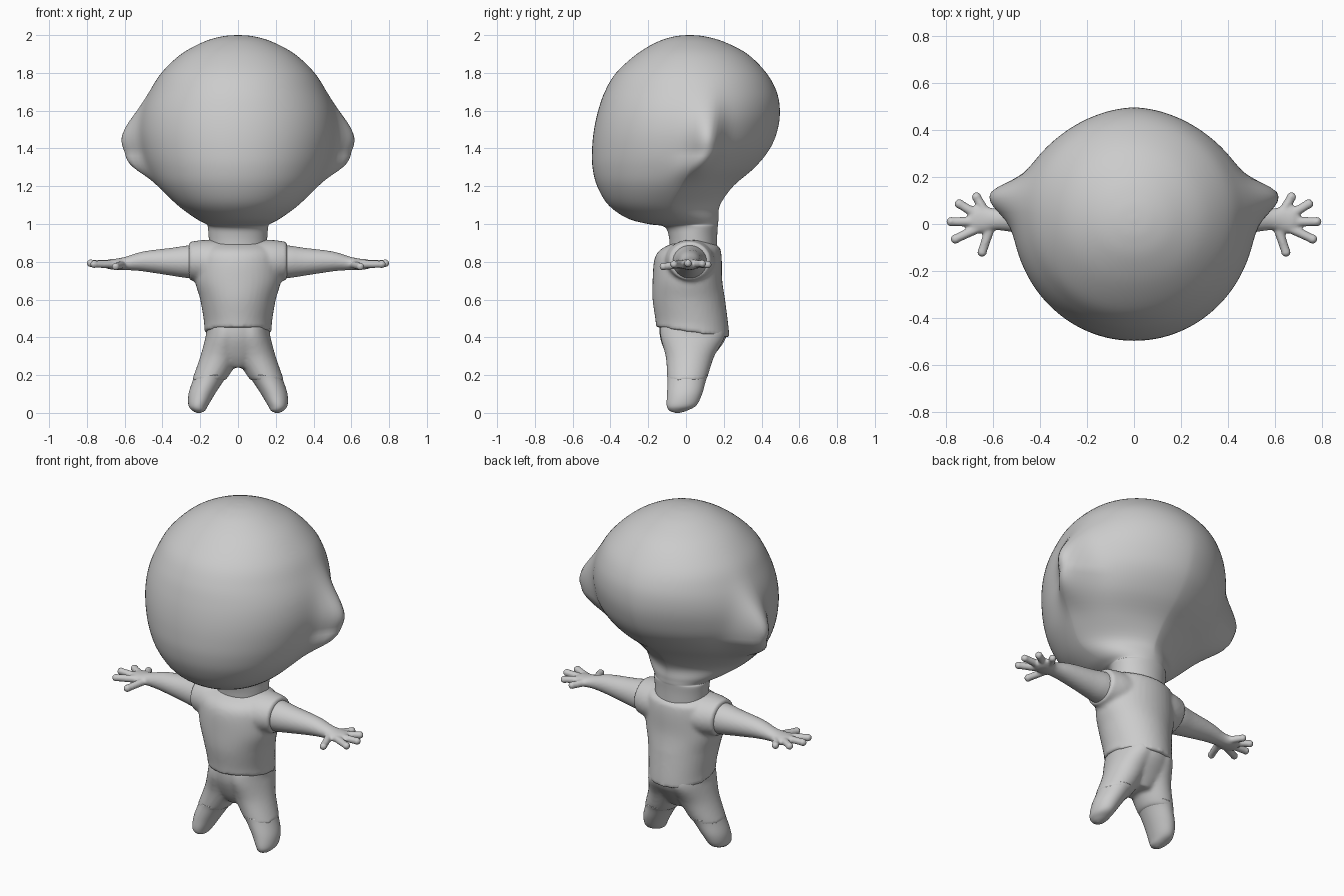
import bpy, bmesh, math
from mathutils import Vector, Matrix

if "Cube" in bpy.data.objects:
    bpy.data.objects.remove(bpy.data.objects["Cube"])


def smooth_rows(rows, steps):
    """Catmull-Rom interpolation between parameter rows."""
    out = []
    for i in range(len(rows) - 1):
        quad = [rows[max(i - 1, 0)], rows[i], rows[i + 1], rows[min(i + 2, len(rows) - 1)]]
        for k in range(steps):
            t = k / steps
            out.append([0.5 * (2 * b + (c - a) * t + (2 * a - 5 * b + 4 * c - d) * t * t
                               + (3 * b - a - 3 * c + d) * t ** 3) for a, b, c, d in zip(*quad)])
    return out + [list(rows[-1])]


def loft(bm, rings):
    """Skin a closed tube through rings of points and cap both ends."""
    vs = [[bm.verts.new(p) for p in r] for r in rings]
    n = len(vs[0])
    for a, b in zip(vs, vs[1:]):
        for j in range(n):
            bm.faces.new((a[j], a[(j + 1) % n], b[(j + 1) % n], b[j]))
    bm.faces.new(vs[0][::-1])
    bm.faces.new(vs[-1])


def sgnpow(v, e):
    return math.copysign(abs(v) ** e, v)


def z_ring(z, y0, y1, w, cx=0.0, n=40):
    """Horizontal ellipse between y0 and y1 with half width w."""
    cy, b = (y0 + y1) / 2, (y1 - y0) / 2
    return [Vector((cx + w * math.cos(a), cy + b * math.sin(a), z))
            for a in (2 * math.pi * i / n for i in range(n))]


def x_ring(x, cy, cz, ry, rz, n=32):
    return [Vector((x, cy + ry * math.cos(a), cz + rz * math.sin(a)))
            for a in (2 * math.pi * i / n for i in range(n))]


def head_ring(z, yf, yb, w, ym, nb, n=112):
    """Egg-shaped section: rounder front, more pointed back, with ear bumps."""
    pts = []
    for i in range(n):
        a = 2 * math.pi * i / n
        c, s = math.cos(a), math.sin(a)
        e = 2 / nb if s > 0 else 2 / 2.05
        x = w * sgnpow(c, e)
        y = ym + (yb - ym if s > 0 else ym - yf) * sgnpow(s, e)
        dy = y - (0.13 - 0.5 * max(0, 1.38 - z))
        dz = z - 1.42
        gz = math.exp(-(dz / 0.17) ** 2) if dz > 0 else math.exp(-(dz / 0.17) ** 4)
        gy = math.exp(-(dy / (0.065 if dy > 0 else 0.10)) ** 2)
        pts.append(Vector((x + math.copysign(0.12 * gz * gy * min(1, abs(x) / 0.3), x), y, z)))
    return pts


def finish(bm, name, voxel=0.0, iters=4):
    bmesh.ops.recalc_face_normals(bm, faces=bm.faces)
    me = bpy.data.meshes.new(name)
    bm.to_mesh(me)
    bm.free()
    ob = bpy.data.objects.new(name, me)
    bpy.context.collection.objects.link(ob)
    for p in me.polygons:
        p.use_smooth = True
    if voxel:  # fuse overlapping volumes into one soft skin
        m = ob.modifiers.new("fuse", 'REMESH')
        m.mode = 'VOXEL'
        m.voxel_size = voxel
        m.use_smooth_shade = True
        m = ob.modifiers.new("soften", 'SMOOTH')
        m.factor = 0.5
        m.iterations = iters
    return ob


# head and neck: z, front y, back y, half width, widest y, back exponent
bm = bmesh.new()
head = [(.83, -.085, .165, .15, .04, 2), (.93, -.09, .165, .155, .04, 2),
        (.985, -.115, .168, .16, .04, 2), (1.0, -.2, .17, .17, 0, 2),
        (1.03, -.31, .172, .225, -.05, 1.8), (1.1, -.41, .18, .32, -.08, 1.45),
        (1.2, -.47, .25, .42, -.03, 1.45), (1.3, -.495, .365, .48, .02, 1.55),
        (1.4, -.497, .445, .51, .04, 1.65), (1.5, -.487, .485, .52, .05, 1.7),
        (1.6, -.465, .497, .505, .05, 1.8), (1.7, -.43, .48, .465, .05, 1.9),
        (1.8, -.37, .425, .405, .04, 2), (1.9, -.26, .325, .3, .03, 2),
        (1.965, -.15, .2, .18, .02, 2), (1.993, -.06, .1, .085, .02, 2),
        (2.0, .01, .03, .01, .02, 2)]
loft(bm, [head_ring(*r) for r in smooth_rows(head, 5)])
finish(bm, "head")

# shirt: torso plus two short sleeves
bm = bmesh.new()
torso = [(.455, -.158, .23, .18), (.5, -.163, .225, .18), (.6, -.177, .207, .2),
         (.7, -.177, .192, .228), (.8, -.17, .19, .228), (.85, -.15, .186, .22),
         (.88, -.11, .175, .205), (.905, -.05, .125, .185), (.915, -.02, .08, .17)]
loft(bm, [z_ring(*r) for r in smooth_rows(torso, 4)])
for v in bm.verts:  # hem drops towards the back
    v.co.z -= 0.15 * (v.co.y + .158) * max(0, min(1, (.6 - v.co.z) / .14))
sleeve = [(.08, .02, .80, .14, .115), (.18, .02, .803, .13, .113), (.26, .02, .805, .108, .1)]
for s in (1, -1):
    loft(bm, [x_ring(s * r[0], *r[1:]) for r in smooth_rows(sleeve, 4)])
finish(bm, "shirt", 0.012, 3)

# arms with hands
arm = [(.12, .02, .80, .1, .095), (.26, .02, .80, .09, .087), (.35, .02, .80, .075, .074),
       (.5, .02, .802, .057, .053), (.59, .02, .792, .046, .036), (.64, .02, .787, .058, .03),
       (.68, .02, .787, .06, .026), (.705, .02, .787, .04, .018)]
fingers = [((.615, -.02, .785), (.648, -.12, .775)), ((.67, -.02, .787), (.762, -.064, .787)),
           ((.67, .01, .789), (.78, .01, .792)), ((.67, .04, .789), (.745, .086, .79)),
           ((.64, .06, .787), (.672, .115, .785))]
for s, side in ((1, "left"), (-1, "right")):
    bm = bmesh.new()
    loft(bm, [x_ring(s * r[0], *r[1:]) for r in smooth_rows(arm, 4)])
    for p, q in fingers:
        p, q = (Vector((s * v[0], v[1], v[2])) for v in (p, q))
        d = q - p
        rot = d.to_track_quat('Z', 'Y').to_matrix().to_4x4()
        bmesh.ops.create_cone(bm, cap_ends=True, segments=16, radius1=.021, radius2=.019,
                              depth=d.length, matrix=Matrix.Translation((p + q) / 2) @ rot)
        bmesh.ops.create_uvsphere(bm, u_segments=16, v_segments=10, radius=.021,
                                  matrix=Matrix.Translation(q))
    finish(bm, side + "_arm", 0.007, 4)

# trousers: hips plus two legs; rows are z, front y, back y, half width, centre x
leg = [(.0, -.055, -.035, .01, .208), (.012, -.088, .005, .033, .208), (.04, -.102, .055, .052, .21),
       (.1, -.1, .085, .07, .192), (.17, -.098, .105, .082, .158), (.2, -.1, .117, .09, .14),
       (.3, -.108, .15, .1, .095), (.4, -.135, .205, .1, .068), (.46, -.135, .2, .095, .06)]
bm = bmesh.new()
hips = [(.24, -.06, .1, .07), (.3, -.1, .145, .16), (.4, -.138, .213, .17), (.5, -.14, .21, .165)]
loft(bm, [z_ring(*r) for r in smooth_rows(hips, 4)])
for s in (1, -1):
    loft(bm, [z_ring(z, a, b, w + .004, s * cx) for z, a, b, w, cx in smooth_rows(leg[4:], 4)])
finish(bm, "trousers", 0.011, 4)

# feet, tucked into the trouser legs
for s, side in ((1, "left"), (-1, "right")):
    bm = bmesh.new()
    loft(bm, [z_ring(z, a, b, w, s * cx) for z, a, b, w, cx in smooth_rows(leg[:6], 5)])
    finish(bm, side + "_foot")
